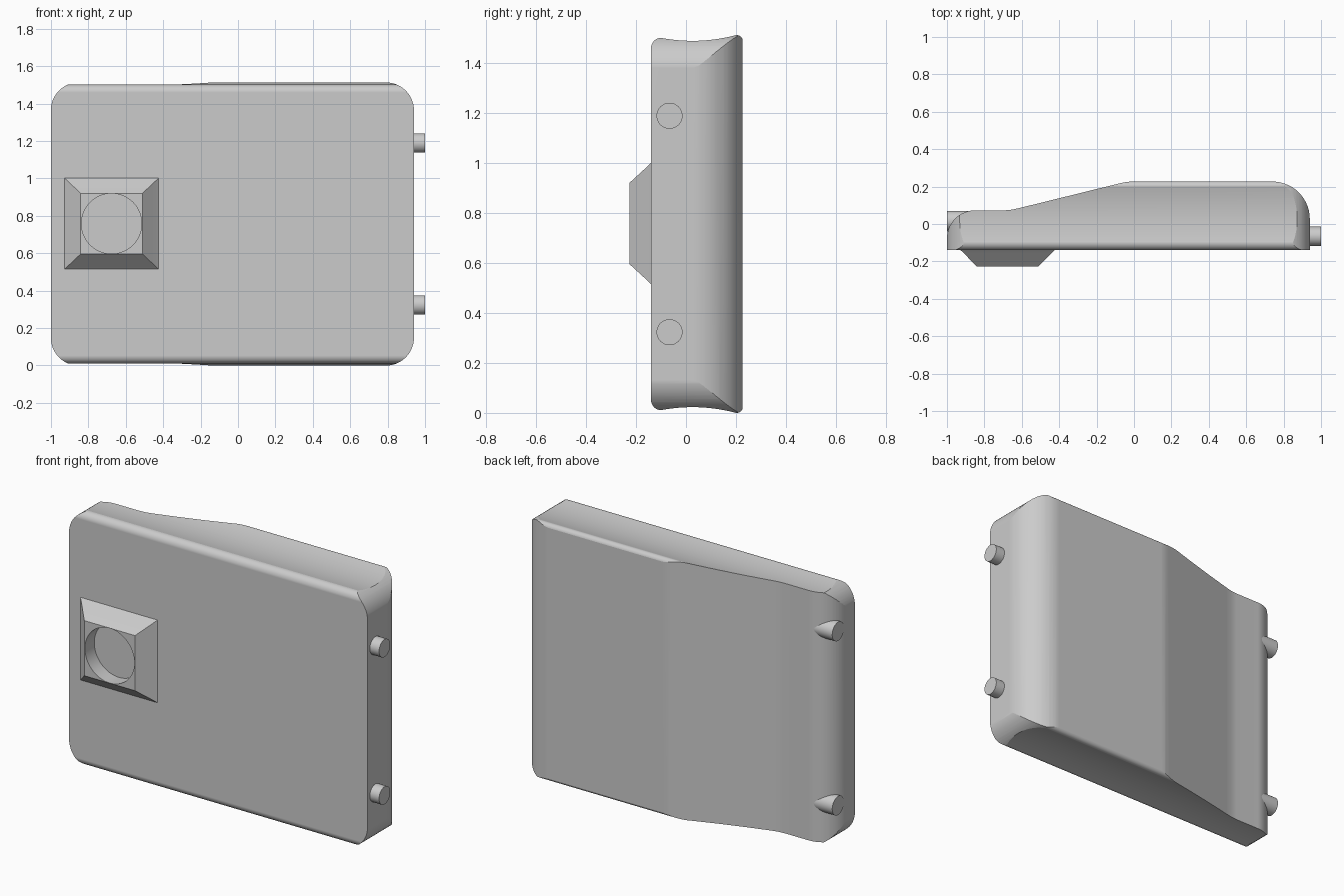
import bpy, bmesh, math
from math import sin, cos, pi
from mathutils import Vector

if "Cube" in bpy.data.objects:
    bpy.data.objects.remove(bpy.data.objects["Cube"], do_unlink=True)

MID = 0.756      # mid height of the case
FRONT = -0.14    # front face of the case

grey = bpy.data.materials.new("plain_grey")
grey.use_nodes = True
grey.diffuse_color = (0.6, 0.6, 0.6, 1)
grey.node_tree.nodes["Principled BSDF"].inputs["Base Color"].default_value = (0.6, 0.6, 0.6, 1)


def loft(name, rings):
    """Skin a list of matching closed rings and cap both ends."""
    bm = bmesh.new()
    loops = [[bm.verts.new(p) for p in ring] for ring in rings]
    n = len(loops[0])
    for a, b in zip(loops, loops[1:]):
        for i in range(n):
            j = (i + 1) % n
            bm.faces.new((a[i], a[j], b[j], b[i]))
    bm.faces.new(loops[0])
    bm.faces.new(loops[-1])
    bmesh.ops.recalc_face_normals(bm, faces=bm.faces)
    mesh = bpy.data.meshes.new(name)
    bm.to_mesh(mesh)
    bm.free()
    mesh.materials.append(grey)
    ob = bpy.data.objects.new(name, mesh)
    bpy.context.collection.objects.link(ob)
    return ob


def prism(name, points, axis, low, high):
    """Extrude a 2D outline along axis 0, 1 or 2."""
    def place(p, d):
        c = list(p)
        c.insert(axis, d)
        return Vector(c)
    return loft(name, [[place(p, d) for p in points] for d in (low, high)])


def arc(cx, cy, rx, ry, start, end, steps=14):
    angles = [math.radians(start + (end - start) * i / steps) for i in range(steps + 1)]
    return [(cx + rx * cos(a), cy + ry * sin(a)) for a in angles]


def activate(ob):
    bpy.ops.object.select_all(action='DESELECT')
    ob.select_set(True)
    bpy.context.view_layer.objects.active = ob


def boolean(ob, cutter, operation):
    activate(ob)
    mod = ob.modifiers.new("cut", 'BOOLEAN')
    mod.operation, mod.object, mod.solver = operation, cutter, 'EXACT'
    bpy.ops.object.modifier_apply(modifier=mod.name)
    bpy.data.objects.remove(cutter, do_unlink=True)


def smooth(ob):
    activate(ob)
    bpy.ops.object.shade_smooth_by_angle(angle=math.radians(13))
    mod = ob.modifiers.new("weighted", 'WEIGHTED_NORMAL')
    mod.keep_sharp = True


# Case section: hollowed top and bottom, rounded front and back edges
upper = arc(FRONT + 0.04, 0.703, 0.04, 0.042, 180, 90)
upper += [(y, 0.733 + 0.758 * (y - 0.026) ** 2)
          for y in [-0.09 + 0.28 * i / 16 for i in range(17)]]
upper += arc(0.202, 0.73, 0.026, 0.026, 95, 0)
section = [(y, MID + h) for y, h in upper] + [(y, MID - h) for y, h in reversed(upper)]
case = prism("case", section, 0, -1.2, 1.2)

# Case plan: thin at one end, ramp up to the thick end
plan = [(-1, -0.4)] + arc(-0.85, -0.077, 0.15, 0.15, 180, 90)
plan += [(-0.69, 0.073), (-0.65, 0.077), (-0.61, 0.086)]
plan += [(-0.07, 0.219), (-0.04, 0.225), (-0.01, 0.227)]
plan += arc(0.74, 0.027, 0.2, 0.2, 90, 0) + [(0.94, -0.4)]
boolean(case, prism("plan_cutter", plan, 2, -0.2, 1.8), 'INTERSECT')

# Rounded corners of the front outline
outline = []
for cx, side, start in ((0.791, 1, 90), (-0.851, 1, 180), (-0.851, -1, 270), (0.791, -1, 0)):
    outline += arc(cx, MID + side * 0.607, 0.15, 0.15, start - 90, start)
boolean(case, prism("corner_cutter", outline, 1, -0.6, 0.6), 'INTERSECT')
smooth(case)

# Square lens mount with sloping sides and a round hole
LX, LZ = -0.676, 0.758
rings = [[(LX + sx * hx, y, LZ + sz * hz) for sx, sz in ((-1, -1), (1, -1), (1, 1), (-1, 1))]
         for hx, hz, y in ((0.255, 0.243, -0.13), (0.251, 0.243, FRONT),
                           (0.235, 0.228, -0.155), (0.165, 0.162, -0.227))]
mount = loft("lens_mount", rings)
hole = prism("hole_cutter", arc(LX, LZ, 0.161, 0.161, 0, 354.375, 63), 1, -0.5, 0)
boolean(mount, hole, 'DIFFERENCE')
smooth(mount)

# Pegs on the two ends
for end, y, r, reach, x0, x1 in (("left", -0.066, 0.052, 0.433, 0.85, 1.0),
                                 ("right", 0.015, 0.055, 0.512, -1.0, -0.8)):
    for label, side in (("upper", 1), ("lower", -1)):
        circle = arc(y, MID + side * reach, r, r, 0, 348.75, 31)
        smooth(prism(f"{end}_{label}_peg", circle, 0, x0, x1))
